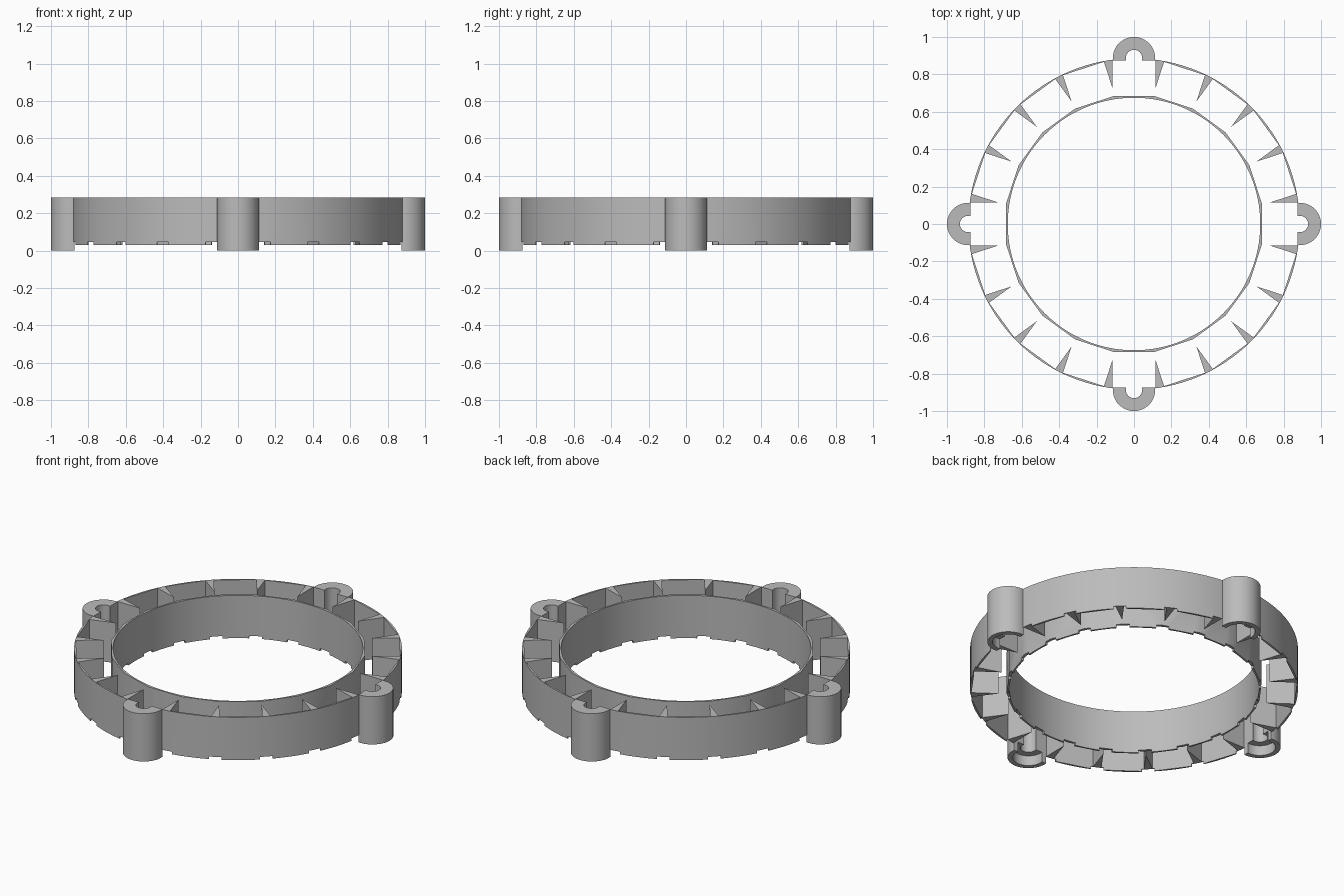
import bpy, math
from mathutils import Matrix

cube = bpy.data.objects.get("Cube")
if cube:
    bpy.data.objects.remove(cube, do_unlink=True)

TOP, RING_BOTTOM, NOTCH_TOP = 0.285, 0.03, 0.045
R_OUT, R_IN = 0.886, 0.675
POCKETS = 20
STEP = 2 * math.pi / POCKETS

grey = bpy.data.materials.new("plain grey")
grey.use_nodes = True
grey.diffuse_color = (0.5, 0.5, 0.5, 1)
grey.node_tree.nodes["Principled BSDF"].inputs["Base Color"].default_value = (0.5, 0.5, 0.5, 1)


def cylinder(name, radius, z0, z1, x=0, angle=0, sides=128):
    bpy.ops.mesh.primitive_cylinder_add(vertices=sides, radius=radius, depth=z1 - z0)
    ob = bpy.context.object
    ob.name = name
    ob.data.transform(Matrix.Rotation(angle, 4, "Z") @ Matrix.Translation((x, 0, (z0 + z1) / 2)))
    return ob


def radial_box(name, r0, r1, width, z0, z1, angle):
    bpy.ops.mesh.primitive_cube_add(size=1)
    ob = bpy.context.object
    ob.name = name
    ob.data.transform(Matrix.Rotation(angle, 4, "Z")
                      @ Matrix.Translation(((r0 + r1) / 2, 0, (z0 + z1) / 2))
                      @ Matrix.Diagonal((r1 - r0, width, z1 - z0, 1)))
    return ob


def combine(target, tool, operation="DIFFERENCE"):
    mod = target.modifiers.new("combine", "BOOLEAN")
    mod.operation, mod.object, mod.solver = operation, tool, "EXACT"
    bpy.context.view_layer.objects.active = target
    bpy.ops.object.modifier_apply(modifier=mod.name)
    bpy.data.objects.remove(tool, do_unlink=True)


# Ring with an open centre
ring = cylinder("pocket_ring", R_OUT, RING_BOTTOM, TOP)
combine(ring, cylinder("bore", R_IN, -0.1, 0.5))

# Shallow notches under each fin
for i in range(POCKETS):
    combine(ring, radial_box("notch", 0.6, 0.95, 0.07, -0.1, NOTCH_TOP, (i + 0.5) * STEP))

# Four screw bosses
quarters = [i * math.pi / 2 for i in range(4)]
for a in quarters:
    combine(ring, cylinder("boss", 0.113, 0, TOP, 0.887, a, 48), "UNION")

# Through pockets, leaving wedge fins between them
for i in range(POCKETS):
    combine(ring, radial_box("pocket", 0.684, 0.874, 0.23, -0.1, 0.5, i * STEP))

# Screw holes with a wider recess underneath
for a in quarters:
    combine(ring, cylinder("screw_hole", 0.044, -0.1, 0.5, 0.887, a, 32))
    combine(ring, cylinder("screw_recess", 0.085, -0.1, 0.06, 0.887, a, 32))

ring.data.materials.clear()
ring.data.materials.append(grey)
for p in ring.data.polygons:
    p.material_index = 0
bpy.ops.object.select_all(action="DESELECT")
ring.select_set(True)
bpy.context.view_layer.objects.active = ring
bpy.ops.object.shade_smooth_by_angle(angle=math.radians(25))
